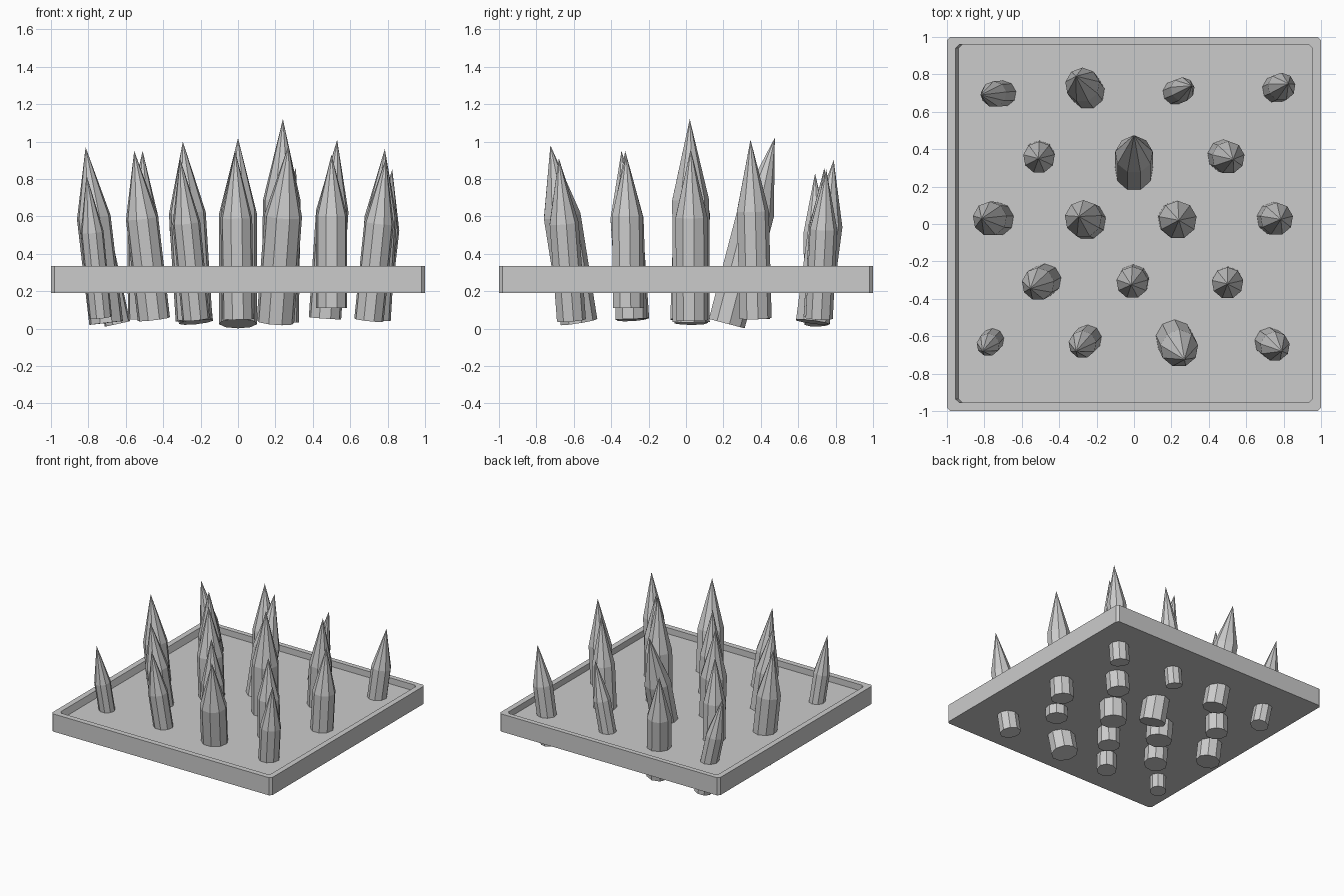
import bpy, bmesh, math
from mathutils import Vector

if "Cube" in bpy.data.objects:
    bpy.data.objects.remove(bpy.data.objects["Cube"])


def finish(bm, name):
    bmesh.ops.recalc_face_normals(bm, faces=bm.faces)
    me = bpy.data.meshes.new(name)
    bm.to_mesh(me)
    bm.free()
    ob = bpy.data.objects.new(name, me)
    bpy.context.collection.objects.link(ob)
    return ob


def skin(bm, rings):
    n = len(rings[0])
    for a, b in zip(rings, rings[1:]):
        for i in range(n):
            j = (i + 1) % n
            bm.faces.new((a[i], a[j], b[j], b[i]))


# Shallow tray: chamfered square rings for outer wall, rim and recess
def square_ring(bm, x0, x1, y0, y1, c, z):
    pts = [(x0 + c, y0), (x1 - c, y0), (x1, y0 + c), (x1, y1 - c),
           (x1 - c, y1), (x0 + c, y1), (x0, y1 - c), (x0, y0 + c)]
    return [bm.verts.new((x, y, z)) for x, y in pts]


bm = bmesh.new()
rings = [square_ring(bm, -1, 1, -1, 1, 0.018, 0.19),
         square_ring(bm, -1, 1, -1, 1, 0.018, 0.335),
         square_ring(bm, -0.955, 0.955, -0.955, 0.96, 0.02, 0.335),
         square_ring(bm, -0.938, 0.955, -0.955, 0.96, 0.02, 0.285)]
skin(bm, rings)
bm.faces.new(rings[0])
bm.faces.new(rings[-1])
finish(bm, "tray")


# Sharpened stake: straight shaft with a conical point, aimed from foot to tip
def stake(name, foot, tip, r, sides=9):
    foot, tip = Vector(foot), Vector(tip)
    axis = tip - foot
    rot = Vector((0, 0, 1)).rotation_difference(axis)
    bm = bmesh.new()
    rings = []
    for t in (0, 0.6):
        rings.append([bm.verts.new(foot + axis * t + rot @ Vector(
            (r * math.sin(math.tau * i / sides), r * math.cos(math.tau * i / sides), 0)))
            for i in range(sides)])
    skin(bm, rings)
    bm.faces.new(rings[0])
    top = bm.verts.new(tip)
    for i in range(sides):
        bm.faces.new((rings[1][i], rings[1][(i + 1) % sides], top))
    finish(bm, name)


# Stakes row by row, back to front: foot, tip, radius
stakes = [
    ((-.645, .70, .025), (-.82, .69, .83), .07),
    ((-.225, .675, .035), (-.31, .79, .90), .093),
    ((.185, .69, .065), (.31, .74, .86), .065),
    ((.735, .71, .055), (.825, .75, .85), .075),
    ((-.505, .365, .05), (-.51, .35, .95), .085),
    ((0, .215, .027), (0, .475, 1.02), .102),
    ((.465, .37, .055), (.53, .345, 1.01), .088),
    ((-.705, .025, .03), (-.815, .03, .97), .092),
    ((-.235, .01, .045), (-.295, .04, 1.0), .1),
    ((.225, .025, .035), (.24, .02, 1.12), .102),
    ((.73, .03, .045), (.785, .025, .96), .088),
    ((-.45, -.285, .05), (-.555, -.345, .95), .088),
    ((0, -.295, .05), (-.015, -.325, .95), .086),
    ((.50, -.31, .11), (.50, -.32, .93), .085),
    ((-.735, -.595, .06), (-.81, -.68, .82), .062),
    ((-.225, -.59, .05), (-.31, -.68, .91), .075),
    ((.20, -.575, .035), (.27, -.725, .98), .102),
    ((.70, -.615, .045), (.79, -.68, .91), .08),
]
for k, (foot, tip, r) in enumerate(stakes, 1):
    stake(f"stake_{k:02d}", foot, tip, r)
